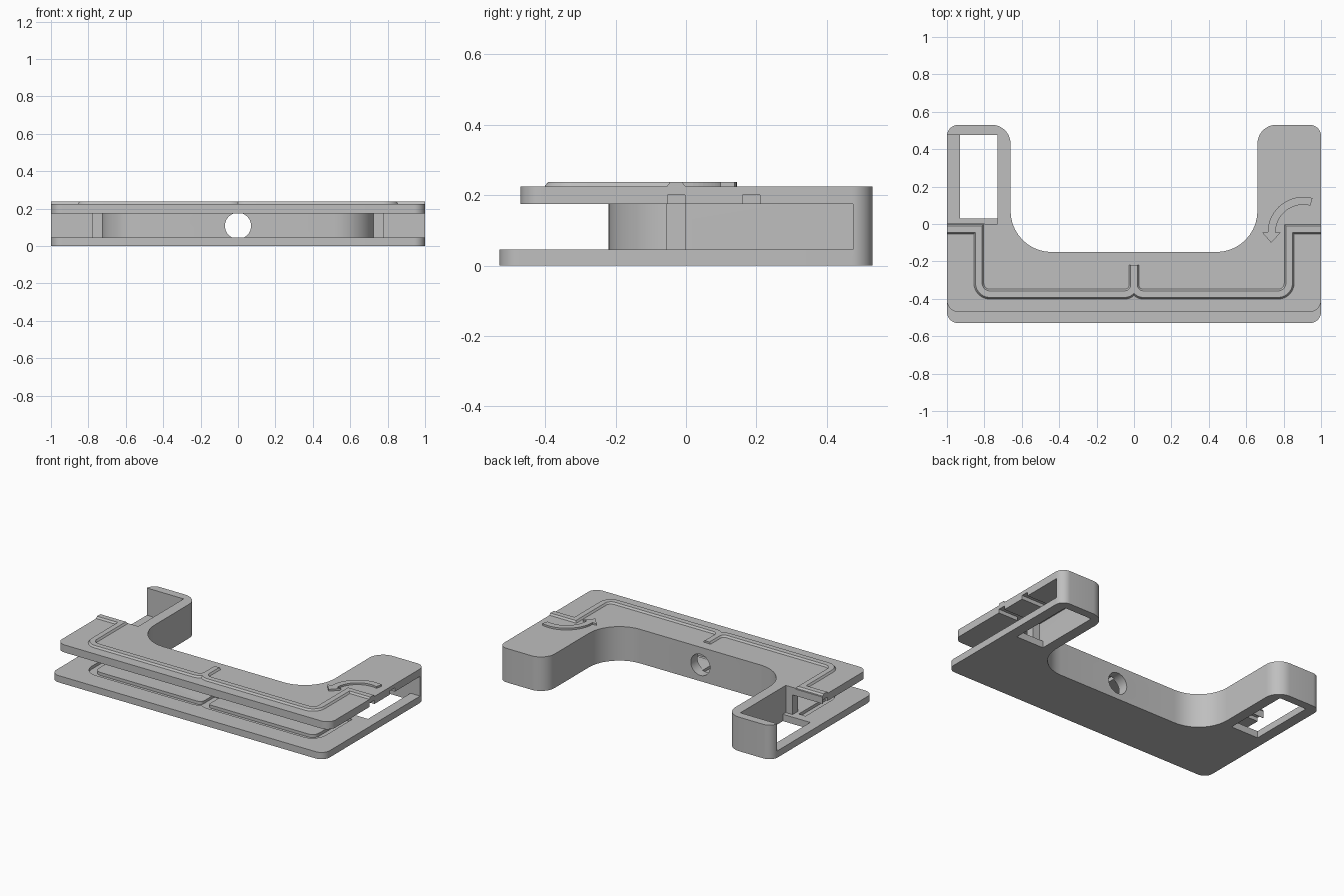
import bpy, bmesh, math
from mathutils import Vector

if "Cube" in bpy.data.objects:
    bpy.data.objects.remove(bpy.data.objects["Cube"])

grey = bpy.data.materials.new("light grey plastic")
grey.diffuse_color = (0.52, 0.52, 0.52, 1)
grey.use_nodes = True
grey.node_tree.nodes["Principled BSDF"].inputs["Base Color"].default_value = grey.diffuse_color


def fillet(points, closed=True, steps=10):
    """Round the corners of (x, y, radius) points."""
    out, n = [], len(points)
    for i, p in enumerate(points):
        c = Vector(p[:2])
        r = p[2] if len(p) > 2 else 0
        if r == 0 or (not closed and i in (0, n - 1)):
            out.append(c)
            continue
        a = (Vector(points[i - 1][:2]) - c).normalized()
        b = (Vector(points[(i + 1) % n][:2]) - c).normalized()
        half = a.angle(b) / 2
        mid = c + (a + b).normalized() * (r / math.sin(half))
        s = c + a * (r / math.tan(half)) - mid
        e = c + b * (r / math.tan(half)) - mid
        sweep = s.angle_signed(e)
        for k in range(steps + 1):
            t = -sweep * k / steps
            out.append(mid + Vector((s.x * math.cos(t) - s.y * math.sin(t),
                                     s.x * math.sin(t) + s.y * math.cos(t))))
    return out


def finish(bm, name):
    bmesh.ops.recalc_face_normals(bm, faces=bm.faces)
    me = bpy.data.meshes.new(name)
    bm.to_mesh(me)
    bm.free()
    me.materials.append(grey)
    ob = bpy.data.objects.new(name, me)
    bpy.context.collection.objects.link(ob)
    return ob


def prism(name, pts, z0, z1):
    bm = bmesh.new()
    f = bm.faces.new([bm.verts.new((p[0], p[1], z0)) for p in pts])
    top = bmesh.ops.extrude_face_region(bm, geom=[f])["geom"]
    bmesh.ops.translate(bm, vec=(0, 0, z1 - z0),
                        verts=[v for v in top if isinstance(v, bmesh.types.BMVert)])
    return finish(bm, name)


def box(name, x0, x1, y0, y1, z0, z1):
    return prism(name, [(x0, y0), (x1, y0), (x1, y1), (x0, y1)], z0, z1)


def ribbon(name, path, w0, w1, z0, z1):
    """Bar along a flat path, w0 wide at the bottom and w1 at the top."""
    bm, rows = bmesh.new(), []
    for i, p in enumerate(path):
        d0 = (p - path[i - 1]).normalized() if i else (path[1] - p).normalized()
        d1 = (path[i + 1] - p).normalized() if i < len(path) - 1 else d0
        t = (d0 + d1).normalized()
        n = Vector((-t.y, t.x)) / max(t.dot(d0), 0.3)
        rows.append([bm.verts.new((*(p + n * s * w / 2), z))
                     for s, w, z in ((-1, w0, z0), (1, w0, z0), (1, w1, z1), (-1, w1, z1))])
    for a, b in zip(rows, rows[1:]):
        for k in range(4):
            bm.faces.new((a[k], a[(k + 1) % 4], b[(k + 1) % 4], b[k]))
    bm.faces.new(rows[0])
    bm.faces.new(rows[-1])
    return finish(bm, name)


def combine(target, tool, op="DIFFERENCE"):
    m = target.modifiers.new("combine", "BOOLEAN")
    m.operation, m.solver, m.object = op, "EXACT", tool
    bpy.context.view_layer.objects.active = target
    bpy.ops.object.modifier_apply(modifier=m.name)
    bpy.data.objects.remove(tool)


def smooth(ob):
    bpy.ops.object.select_all(action="DESELECT")
    ob.select_set(True)
    bpy.context.view_layer.objects.active = ob
    bpy.ops.object.shade_smooth_by_angle(angle=math.radians(25))


# U-shaped body
body = prism("clamp_body", fillet([
    (-1, -.53, .06), (1, -.53, .06), (1, .53, .06), (.66, .53, .1), (.66, -.15, .22),
    (-.66, -.15, .22), (-.66, .53, .1), (-1, .53, .06)]), 0, .225)

# slot between floor and lid, leaving the inner wall
combine(body, prism("slot", fillet([
    (-1.1, -.6), (1.1, -.6), (1.1, .475), (.73, .475), (.73, -.22, .22),
    (-.73, -.22, .22), (-.73, .475), (-1.1, .475)]), .045, .175))

# lid set back from the floor edge
combine(body, prism("lid_trim", fillet([
    (-1.1, -.6), (1.1, -.6), (1.1, -.40), (1, -.40), (1, -.47, .06),
    (-1, -.47, .06), (-1, -.40), (-1.1, -.40)]), .16, .3))

# left arm open on top, windows in both arm floors, cable hole
combine(body, box("left_opening", -1.1, -.73, 0, .475, .1, .3))
for s in (-1, 1):
    x0, x1 = sorted((s * .73, s * .93))
    combine(body, box("window", x0, x1, .03, .475, -.1, .1))
bm = bmesh.new()
bmesh.ops.create_cone(bm, cap_ends=True, segments=40, radius1=.07, radius2=.07, depth=.3)
hole = finish(bm, "hole")
hole.rotation_euler.x = math.pi / 2
hole.location = (0, -.18, .108)
bpy.context.view_layer.update()
combine(body, hole)

# cable grooves inside, with a cross groove under the right lid
for s in (-1, 1):
    run = [(s * .83, -.375, .07), (0, -.375, .05), (0, -.21)]
    upper = fillet([(s * 1.1, -.028), (s * .83, -.028)] + run, False)
    lower = fillet([(s * .83, -.028)] + run, False)
    combine(body, ribbon("upper_groove", upper, .05, .05, .15, .2))
    combine(body, ribbon("lower_groove", lower, .05, .05, .025, .1))
combine(body, box("cross_groove", .8, 1.1, .16, .21, .15, .2))
smooth(body)

# raised ridges, joined at the centre, and inner retaining ribs
ridge = None
for s in (-1, 1):
    path = fillet([(s, -.028), (s * .83, -.028), (s * .83, -.375, .06),
                   (0, -.375, .05), (0, -.22)], False)
    part = ribbon("cable_ridge", path, .06, .035, .22, .237)
    if ridge:
        combine(ridge, part, "UNION")
    else:
        ridge = part
    x0, x1 = sorted((s * .725, s * .78))
    box("retaining_rib", x0, x1, -.055, 0, .04, .178)
smooth(ridge)

# curved direction arrow
arc = [(.905 + r * math.cos(a), -.045 + r * math.sin(a))
       for r, turn in ((.19, 1), (.148, -1))
       for a in [math.radians(75 + 105 * k / 16) for k in range(17)][::turn]]
arrow = arc[:17] + [(.685, -.045), (.733, -.1), (.785, -.045)] + arc[17:]
prism("direction_arrow", arrow, .22, .237)
